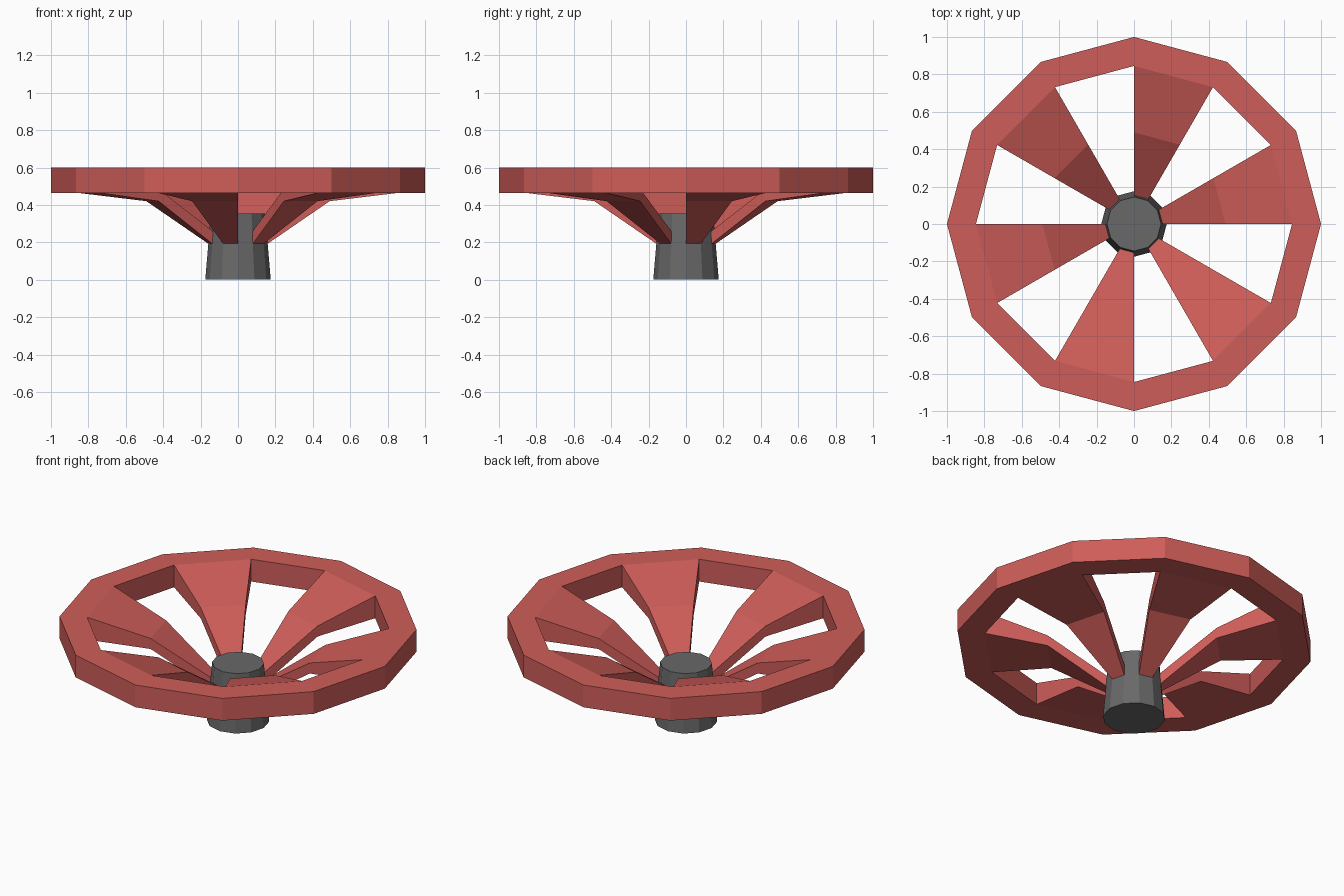
import bpy, bmesh
from math import cos, sin, radians

if "Cube" in bpy.data.objects:
    bpy.data.objects.remove(bpy.data.objects["Cube"])

SIDES = 12


def material(name, color):
    m = bpy.data.materials.new(name)
    m.diffuse_color = (*color, 1)
    m.use_nodes = True
    m.node_tree.nodes["Principled BSDF"].inputs["Base Color"].default_value = m.diffuse_color
    return m


red = material("red paint", (0.62, 0.11, 0.10))
grey = material("dark grey metal", (0.14, 0.14, 0.14))


def polar(r, z, deg):
    a = radians(deg)
    return (r * cos(a), r * sin(a), z)


def sweep(name, profile, angles, mat, full=False):
    """Sweep a closed (radius, height) profile through the given angles."""
    bm = bmesh.new()
    rings = [[bm.verts.new(polar(r, z, a)) for r, z in profile] for a in angles]
    n = len(profile)
    pairs = list(zip(rings, rings[1:]))
    if full:
        pairs.append((rings[-1], rings[0]))
    else:
        bm.faces.new(rings[0])
        bm.faces.new(rings[-1])
    for a, b in pairs:
        for i in range(n):
            j = (i + 1) % n
            bm.faces.new((a[i], a[j], b[j], b[i]))
    bmesh.ops.recalc_face_normals(bm, faces=bm.faces)
    me = bpy.data.meshes.new(name)
    bm.to_mesh(me)
    bm.free()
    me.materials.append(mat)
    ob = bpy.data.objects.new(name, me)
    bpy.context.collection.objects.link(ob)
    return ob


# Twelve-sided rim
sweep("rim", [(0.845, 0.463), (1.0, 0.463), (1.0, 0.6), (0.845, 0.6)],
      [i * 360 / SIDES for i in range(SIDES)], red, full=True)

# Six bent spokes, each filling every other 30 degree sector
spoke = [(0.155, 0.19), (0.49, 0.42), (0.845, 0.463),
         (0.845, 0.6), (0.49, 0.485), (0.152, 0.257)]
for k in range(6):
    sweep(f"spoke_{k + 1}", spoke, [k * 60, k * 60 + 30], red)

# Tapered hub
bm = bmesh.new()
lower = [bm.verts.new(polar(0.175, 0, i * 30)) for i in range(SIDES)]
upper = [bm.verts.new(polar(0.145, 0.355, i * 30)) for i in range(SIDES)]
bm.faces.new(lower)
bm.faces.new(upper)
for i in range(SIDES):
    j = (i + 1) % SIDES
    bm.faces.new((lower[i], lower[j], upper[j], upper[i]))
bmesh.ops.recalc_face_normals(bm, faces=bm.faces)
me = bpy.data.meshes.new("hub")
bm.to_mesh(me)
bm.free()
me.materials.append(grey)
bpy.context.collection.objects.link(bpy.data.objects.new("hub", me))
